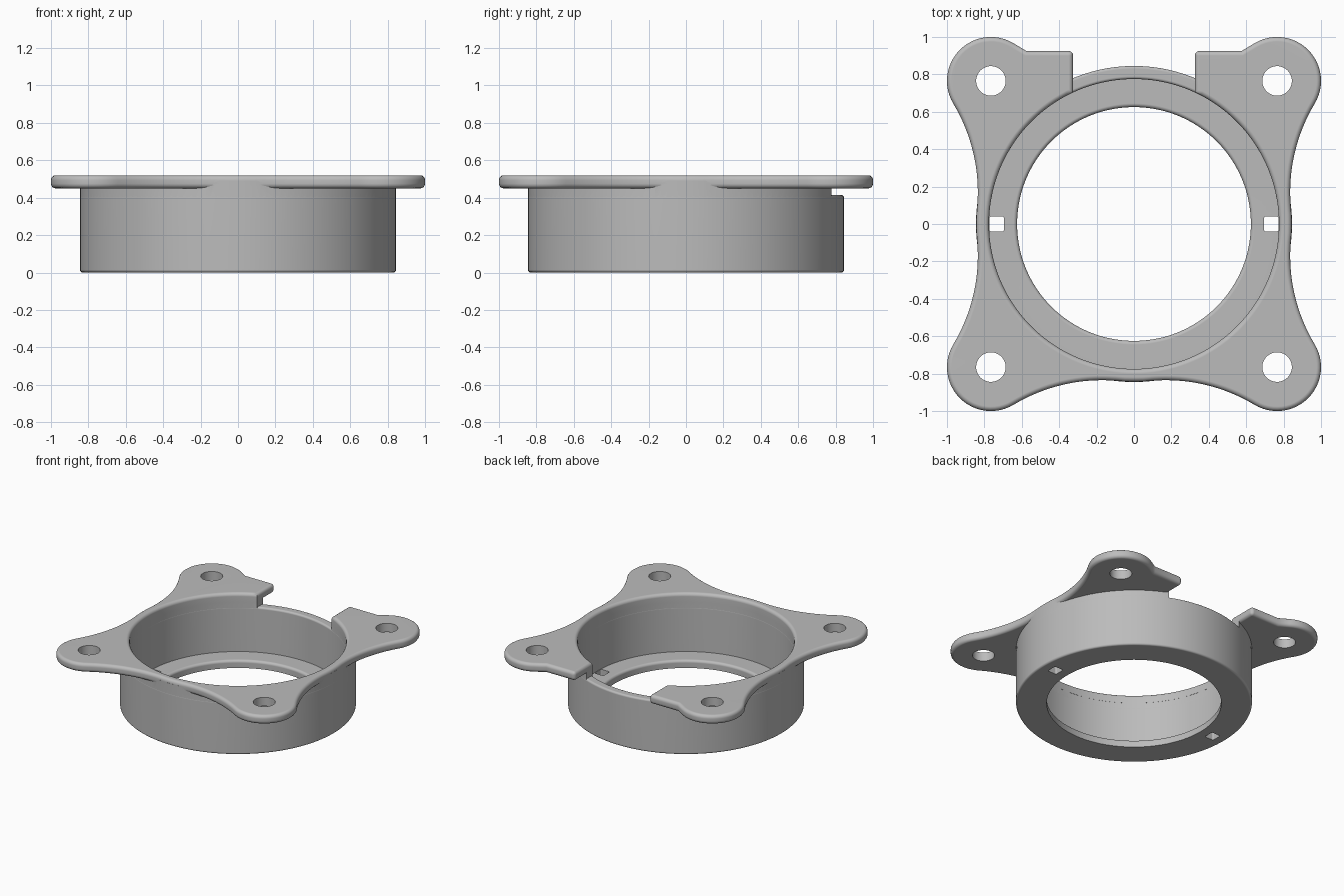
import bpy, bmesh
from math import sin, cos, pi, acos, radians, hypot

cube = bpy.data.objects.get("Cube")
if cube:
    bpy.data.objects.remove(cube)

R_OUT, R_IN, R_HOLE = 0.845, 0.775, 0.625
Z_RIM, Z_UNDER, Z_TOP, FLOOR = 0.415, 0.45, 0.52, 0.06
NOTCH = 0.325          # half width of the gap at the back
BACK = 0.925           # straight back edge of the ears
BOLT, EAR = 0.765, 0.235

grey = bpy.data.materials.new("plain grey")
grey.use_nodes = True
grey.diffuse_color = (0.5, 0.5, 0.5, 1)
grey.node_tree.nodes["Principled BSDF"].inputs["Base Color"].default_value = (0.5, 0.5, 0.5, 1)


def make_object(name, bm):
    bmesh.ops.recalc_face_normals(bm, faces=bm.faces)
    mesh = bpy.data.meshes.new(name)
    bm.to_mesh(mesh)
    bm.free()
    mesh.materials.append(grey)
    obj = bpy.data.objects.new(name, mesh)
    bpy.context.collection.objects.link(obj)
    return obj


def prism(points, z0, z1):
    bm = bmesh.new()
    face = bm.faces.new([bm.verts.new((x, y, z0)) for x, y in points])
    top = bmesh.ops.extrude_face_region(bm, geom=[face])["geom"]
    verts = [g for g in top if isinstance(g, bmesh.types.BMVert)]
    bmesh.ops.translate(bm, verts=verts, vec=(0, 0, z1 - z0))
    bmesh.ops.recalc_face_normals(bm, faces=bm.faces)
    return bm


def open_ring(radius, half_gap, steps=120):
    """Arc around the centre that leaves a gap at the back."""
    a = acos(half_gap / radius)
    sweep = pi + 2 * a
    return [(radius * cos(a - sweep * i / steps), radius * sin(a - sweep * i / steps))
            for i in range(steps + 1)]


def rounded(corners, steps=5):
    """Closed right-angled profile with a fillet radius per corner."""
    out = []
    for i, (x, z, r) in enumerate(corners):
        if not r:
            out.append((x, z))
            continue
        ends = []
        for nx, nz, _ in (corners[i - 1], corners[(i + 1) % len(corners)]):
            d = hypot(nx - x, nz - z)
            ends.append(((nx - x) / d, (nz - z) / d))
        for k in range(steps + 1):
            t = pi / 2 * k / steps
            p, q = r * (1 - sin(t)), r * (1 - cos(t))
            out.append((x + p * ends[0][0] + q * ends[1][0],
                        z + p * ends[0][1] + q * ends[1][1]))
    return out


def boolean(target, other, operation):
    mod = target.modifiers.new(operation, "BOOLEAN")
    mod.operation, mod.object, mod.solver = operation, other, "EXACT"
    bpy.context.view_layer.objects.active = target
    bpy.ops.object.modifier_apply(modifier=mod.name)
    bpy.data.objects.remove(other)


# Cup: turned profile with an inner ledge at the bottom
profile = rounded([(R_HOLE, 0, 0), (R_OUT, 0, 0.015), (R_OUT, Z_RIM, 0.015),
                   (R_IN, Z_RIM, 0.015), (R_IN, FLOOR, 0), (R_HOLE, FLOOR, 0.02)])
bm = bmesh.new()
ring = [bm.verts.new((x, 0, z)) for x, z in profile]
edges = [bm.edges.new((ring[i - 1], ring[i])) for i in range(len(ring))]
bmesh.ops.spin(bm, geom=ring + edges, cent=(0, 0, 0), axis=(0, 0, 1),
               angle=2 * pi, steps=144, use_merge=True)
bmesh.ops.remove_doubles(bm, verts=bm.verts, dist=1e-5)
body = make_object("mounting_ring", bm)

# Collar: wall between the cup and the flange, open at the back
gap = NOTCH + 0.001
collar = make_object("collar", prism(
    open_ring(R_OUT - 0.001, gap) + open_ring(R_IN + 0.001, gap)[::-1],
    Z_RIM - 0.02, Z_TOP - 0.03))

# Flange outline: hollow sides that run into four round ears
side = [(0.843, 0), (0.842, 0.05)]
for i in range(17):
    a = pi + 0.076 - 0.617 * i / 16
    side.append((1.755 + 0.92 * cos(a), 0.17 + 0.92 * sin(a)))


def ear(y, a0, a1, steps=24):
    angles = [radians(a0 + (a1 - a0) * i / steps) for i in range(1, steps + 1)]
    return [(BOLT + EAR * cos(a), y + EAR * sin(a)) for a in angles]


back = side + ear(BOLT, -31, 120) + [(0.575, BACK), (NOTCH, BACK)]
front = [(x, -y) for x, y in side] + ear(-BOLT, 31, -121)[:-1]
front += [(y, -x) for x, y in reversed(side)]
half = back[::-1] + front[1:]
outline = half + [(-x, y) for x, y in half[-2::-1]] + open_ring(R_IN, NOTCH)[::-1]

# Flange plate with rounded rims
bm = prism(outline, Z_UNDER, Z_TOP)
soft = []
for e in bm.edges:
    mid = (e.verts[0].co + e.verts[1].co) / 2
    upright = abs(e.verts[0].co.z - e.verts[1].co.z) > 0.01
    if upright:
        if abs(abs(mid.x) - NOTCH) < 0.001 and abs(mid.y - BACK) < 0.001:
            soft.append(e)
    elif mid.z > Z_TOP - 0.01 or hypot(mid.x, mid.y) > R_IN + 0.005:
        soft.append(e)
bmesh.ops.bevel(bm, geom=soft, offset=0.025, offset_type="OFFSET", segments=4,
                profile=0.5, affect="EDGES", clamp_overlap=False)
flange = make_object("flange", bm)

boolean(body, collar, "UNION")
boolean(body, flange, "UNION")

# Bolt holes through the ears
for sx in (-1, 1):
    for sy in (-1, 1):
        circle = [(sx * BOLT + 0.079 * cos(pi * i / 24), sy * BOLT + 0.079 * sin(pi * i / 24))
                  for i in range(48)]
        boolean(body, make_object("bolt_cutter", prism(circle, 0.3, 0.7)), "DIFFERENCE")

# Small slots through the ledge
for sx in (-1, 1):
    slot = rounded([(sx * 0.695, -0.04, 0.01), (sx * 0.772, -0.04, 0.01),
                    (sx * 0.772, 0.04, 0.01), (sx * 0.695, 0.04, 0.01)])
    boolean(body, make_object("slot_cutter", prism(slot, -0.1, 0.15)), "DIFFERENCE")

# Smooth shading with crisp edges
bpy.ops.object.select_all(action="DESELECT")
body.select_set(True)
bpy.context.view_layer.objects.active = body
bpy.ops.object.shade_smooth_by_angle(angle=radians(35))
weighted = body.modifiers.new("even_normals", "WEIGHTED_NORMAL")
weighted.keep_sharp = True
